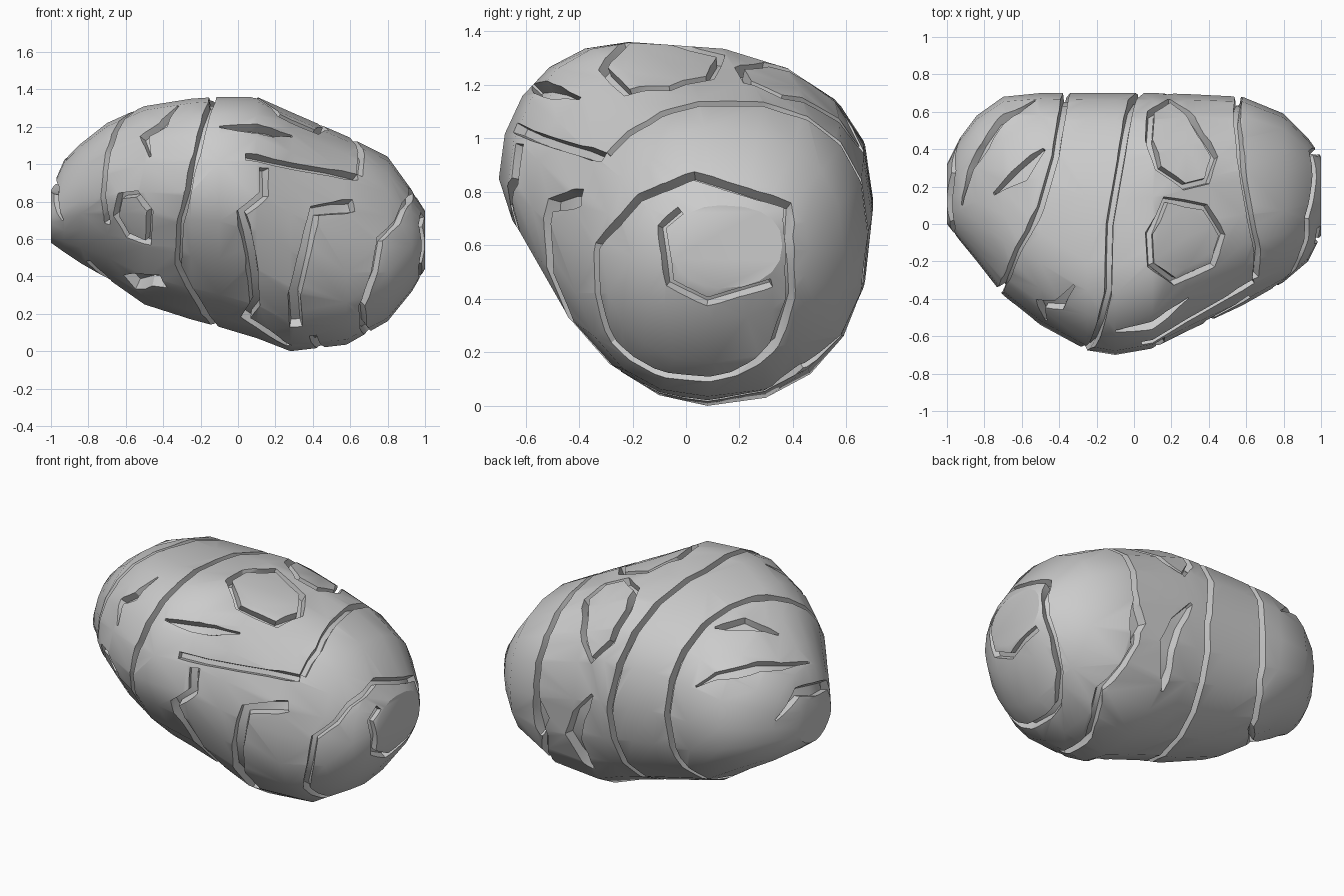
import bpy, bmesh, math
from mathutils import Vector
from mathutils.bvhtree import BVHTree

if "Cube" in bpy.data.objects:
    bpy.data.objects.remove(bpy.data.objects["Cube"], do_unlink=True)

stone = bpy.data.materials.new("grey stone")
stone.use_nodes = True
GREY = (0.6, 0.6, 0.6, 1)
stone.diffuse_color = GREY
stone.node_tree.nodes["Principled BSDF"].inputs["Base Color"].default_value = GREY


def new_object(name, bm):
    bmesh.ops.recalc_face_normals(bm, faces=bm.faces)
    if bm.calc_volume(signed=True) < 0:
        bmesh.ops.reverse_faces(bm, faces=bm.faces)
    mesh = bpy.data.meshes.new(name)
    bm.to_mesh(mesh)
    mesh.materials.append(stone)
    obj = bpy.data.objects.new(name, mesh)
    bpy.context.scene.collection.objects.link(obj)
    return obj


def skin(bm, rings, closed=False):
    """Join equal rings of points into a solid."""
    rows = [[bm.verts.new(p) for p in ring] for ring in rings]
    n = len(rows[0])
    pairs = list(zip(rows, rows[1:] + rows[:1])) if closed else list(zip(rows, rows[1:]))
    for a, b in pairs:
        for i in range(n):
            j = (i + 1) % n
            bm.faces.new((a[i], a[j], b[j], b[i]))
    if not closed:
        bm.faces.new(rows[0])
        bm.faces.new(rows[-1])


# Boulder body: x, y min, y max, z min, z max, top y, back z, bottom y, front z, lower front flatness
SECTIONS = [
    (-1.0, 0.0, 0.32, 0.58, 0.86, 0.15, 0.72, 0.15, 0.72, 1.2),
    (-0.93, -0.09, 0.46, 0.53, 1.02, 0.15, 0.75, 0.2, 0.76, 1.3),
    (-0.84, -0.2, 0.58, 0.47, 1.11, 0.12, 0.76, 0.2, 0.8, 1.4),
    (-0.7, -0.38, 0.68, 0.39, 1.22, 0.05, 0.77, 0.2, 0.83, 1.4),
    (-0.5, -0.54, 0.7, 0.25, 1.31, -0.05, 0.77, 0.15, 0.85, 1.35),
    (-0.25, -0.675, 0.7, 0.17, 1.35, -0.2, 0.77, 0.1, 0.85, 1.3),
    (-0.1, -0.7, 0.7, 0.13, 1.36, -0.22, 0.76, 0.1, 0.85, 1.3),
    (0.1, -0.665, 0.7, 0.07, 1.36, -0.2, 0.74, 0.08, 0.82, 1.25),
    (0.28, -0.575, 0.695, 0.0, 1.28, -0.07, 0.7, 0.08, 0.74, 1.1),
    (0.58, -0.435, 0.68, 0.035, 1.15, 0.05, 0.64, 0.08, 0.62, 0.92),
    (0.8, -0.31, 0.59, 0.16, 1.04, 0.07, 0.58, 0.1, 0.56, 0.9),
    (0.93, -0.2, 0.46, 0.32, 0.86, 0.1, 0.58, 0.1, 0.56, 0.95),
    (1.0, -0.06, 0.36, 0.44, 0.75, 0.13, 0.6, 0.13, 0.6, 1.0),
]


def section(x, y0, y1, z0, z1, yt, zb, yb, zf, flat, steps=5):
    # quarter arcs: top to back, back to bottom, bottom to front, front to top
    quarters = [(yt, zb, y1, z1, 0.82, False), (yb, zb, y1, z0, 0.88, True),
                (yb, zf, y0, z0, flat, False), (yt, zf, y0, z1, 0.95, True)]
    points = []
    for cy, cz, ey, ez, power, flip in quarters:
        for k in range(steps):
            a = math.pi / 2 * k / steps
            s, c = math.sin(a) ** power, math.cos(a) ** power
            if flip:
                s, c = c, s
            points.append((x, cy + (ey - cy) * s, cz + (ez - cz) * c))
    return points


bm = bmesh.new()
skin(bm, [section(*row) for row in SECTIONS])
body = new_object("boulder_body", bm)
tree = BVHTree.FromBMesh(bm)
bm.free()


def spoke(x, degrees):
    a = math.radians(degrees)
    out = Vector((0, -math.sin(a), math.cos(a)))
    return Vector((x, 0, 0.68)) + out * 3, -out


# Ways to throw a flat path onto the body: start point and direction
SIDES = {
    "front": lambda u, v: (Vector((u, -3, v)), Vector((0, 1, 0))),
    "back": lambda u, v: (Vector((u, 3, v)), Vector((0, -1, 0))),
    "top": lambda u, v: (Vector((u, v, 3)), Vector((0, 0, -1))),
    "right": lambda u, v: (Vector((3, u, v)), Vector((-1, 0, 0))),
    "left": lambda u, v: (Vector((-3, u, v)), Vector((1, 0, 0))),
    "around": spoke,
}


def volume(mesh):
    probe = bmesh.new()
    probe.from_mesh(mesh)
    result = probe.calc_volume(signed=True)
    probe.free()
    return result


def carve(cutter):
    """Subtract the cutter, keeping a result only when the body stays whole."""
    before = volume(body.data)
    for solver in ('MANIFOLD', 'EXACT'):
        mod = body.modifiers.new("carve", 'BOOLEAN')
        mod.operation, mod.solver, mod.object = 'DIFFERENCE', solver, cutter
        bpy.context.view_layer.update()
        graph = bpy.context.evaluated_depsgraph_get()
        mesh = bpy.data.meshes.new_from_object(body.evaluated_get(graph))
        body.modifiers.remove(mod)
        if 0.95 * before < volume(mesh) < 0.99999 * before:
            body.data = mesh
            break
    bpy.data.objects.remove(cutter, do_unlink=True)


def groove(name, side, path, width=0.035, depth=0.045, taper=False):
    """Carve a channel along a path laid onto the body; a path ending where it starts is a loop."""
    flat = [Vector(path[0])]
    for a, b in zip(path, path[1:]):
        a, b = Vector(a), Vector(b)
        parts = max(1, round((b - a).length / (15 if side == "around" else 0.14)))
        flat += [a.lerp(b, (k + 1) / parts) for k in range(parts)]
    spots = []
    for u, v in flat:
        start, way = SIDES[side](u, v)
        p, n, _, _ = tree.ray_cast(start, way)
        if p is None:
            p, n, _, _ = tree.find_nearest(start + way * 3)
        if not spots or (p - spots[-1][0]).length > 0.03:
            spots.append((p, n))
    closed = (spots[0][0] - spots[-1][0]).length < 0.03
    if closed:
        spots.pop()
    rings, last = [], len(spots) - 1
    for i, (p, n) in enumerate(spots):
        before = spots[i - 1 if closed or i else 0][0]
        after = spots[(i + 1) % len(spots) if closed else min(i + 1, last)][0]
        across = n.cross(after - before).normalized() * width / 2
        if taper:
            across *= 0.15 + 0.85 * math.sin(math.pi * i / last)
        rings.append([p + across * 1.5 + n * 0.06, p - across * 1.5 + n * 0.06,
                      p - across * 0.8 - n * depth, p + across * 0.8 - n * depth])
    cut = bmesh.new()
    skin(cut, rings, closed)
    bmesh.ops.triangulate(cut, faces=cut.faces)
    cutter = new_object(name + "_cutter", cut)
    cut.free()
    carve(cutter)


# Bands wrapping the body
middle = [-0.13, -0.14, -0.22, -0.31, -0.32, -0.23, -0.15, -0.08, 0.0, 0.04, -0.02, -0.07, -0.13]
groove("middle_band", "around", [(x, i * 30) for i, x in enumerate(middle)])
end_band = [-0.8, -0.5, -0.39, -0.36, -0.38, -0.42, -0.5, -0.63, -0.7, -0.72, -0.7]
groove("far_band", "around", [(x, 205 + i * 24.5) for i, x in enumerate(end_band)])
near_band = [0.4, 0.45, 0.62, 0.52, 0.56, 0.55, 0.58, 0.62, 0.66, 0.65]
groove("near_band", "around", [(x, 165 + i * 27) for i, x in enumerate(near_band)])

# Round pads on top
groove("rear_pad", "top", [(0.19, 0.66), (0.28, 0.6), (0.43, 0.36), (0.39, 0.23), (0.27, 0.2),
                           (0.13, 0.3), (0.08, 0.45), (0.09, 0.6), (0.19, 0.66)])
groove("top_pad", "top", [(0.17, 0.13), (0.38, 0.09), (0.47, -0.06), (0.42, -0.22),
                          (0.22, -0.31), (0.09, -0.22), (0.08, -0.05), (0.17, 0.13)])

# Ledge and channels on the front
groove("front_ledge", "front", [(0.04, 1.04), (0.34, 0.98), (0.64, 0.93)], 0.035, 0.045)
groove("front_channel", "front", [(0.14, 0.98), (0.14, 0.84), (0.02, 0.74), (0.07, 0.5),
                                  (0.09, 0.25), (0.04, 0.18), (0.27, 0.03)], 0.05, 0.05)
groove("inner_channel", "front", [(0.62, 0.78), (0.41, 0.75), (0.35, 0.5), (0.3, 0.3), (0.31, 0.13)], 0.06, 0.05)

# Rounded end with its ring and hook
groove("end_ring", "right", [(-0.33, 0.6), (-0.17, 0.78), (0.03, 0.86), (0.38, 0.75), (0.39, 0.4), (0.33, 0.23),
                             (0.18, 0.12), (0.08, 0.1), (-0.12, 0.13), (-0.27, 0.24), (-0.33, 0.42), (-0.33, 0.6)])
groove("end_hook", "right", [(-0.02, 0.73), (-0.09, 0.67), (-0.06, 0.46), (0.08, 0.39), (0.32, 0.46)], 0.035, 0.035)

# Small pits and gouges
groove("front_eyelet", "front", [(-0.63, 0.83), (-0.54, 0.84), (-0.47, 0.75), (-0.48, 0.58),
                                 (-0.59, 0.62), (-0.65, 0.72), (-0.63, 0.83)])
groove("low_pit", "front", [(-0.58, 0.37), (-0.49, 0.38), (-0.4, 0.37)], 0.09, 0.06)
groove("front_slash", "front", [(-0.1, 1.2), (0.07, 1.19), (0.29, 1.15)], 0.06, 0.05, True)
groove("shoulder_gouge", "front", [(-0.32, 1.31), (-0.4, 1.21), (-0.5, 1.15), (-0.47, 1.04)], 0.07, 0.04, True)
groove("back_gash", "back", [(0.16, 0.76), (0.26, 0.6), (0.31, 0.45), (0.25, 0.22)], 0.1, 0.05, True)
groove("back_dent", "back", [(0.56, 0.66), (0.53, 0.52), (0.55, 0.38)], 0.1, 0.05, True)
groove("upper_gouge", "top", [(-0.48, 0.4), (-0.6, 0.27), (-0.75, 0.16)], 0.09, 0.04, True)
groove("tip_gouge", "top", [(-0.53, 0.66), (-0.72, 0.54), (-0.87, 0.3), (-0.92, 0.1)], 0.06, 0.04, True)
groove("tip_notch", "left", [(-0.06, 0.7), (0.0, 0.86), (0.28, 0.92), (0.45, 0.8)], 0.07, 0.04, True)

bpy.ops.object.select_all(action='DESELECT')
body.select_set(True)
bpy.context.view_layer.objects.active = body
bpy.ops.object.shade_smooth_by_angle(angle=math.radians(30))
